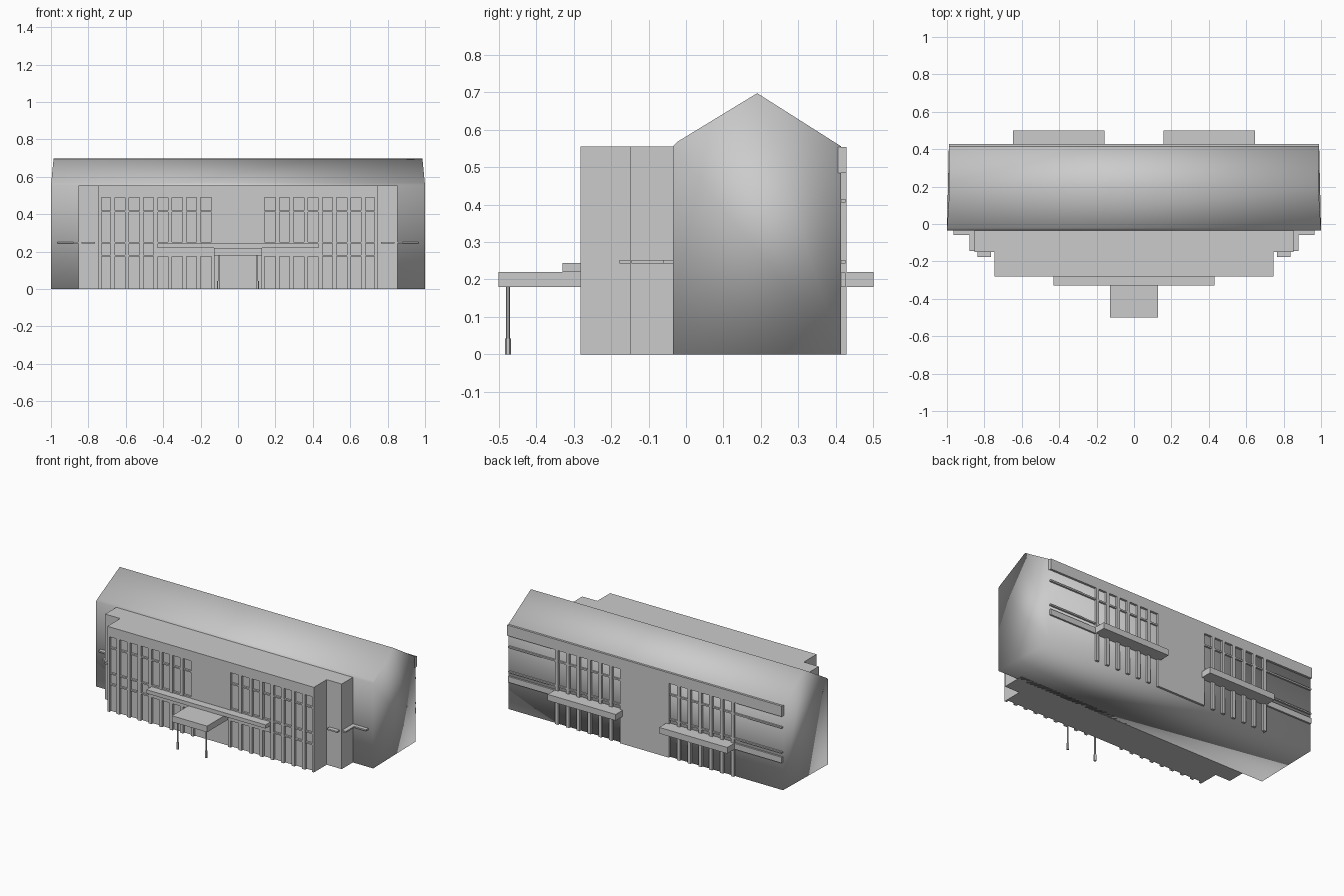
import bpy, bmesh

if "Cube" in bpy.data.objects:
    bpy.data.objects.remove(bpy.data.objects["Cube"])

def box(name, *spans):
    """One object made of boxes, each (x0, x1, y0, y1, z0, z1)."""
    bm = bmesh.new()
    for x0, x1, y0, y1, z0, z1 in spans:
        vs = bmesh.ops.create_cube(bm, size=1)['verts']
        for v in vs:
            v.co.x = x1 if v.co.x > 0 else x0
            v.co.y = y1 if v.co.y > 0 else y0
            v.co.z = z1 if v.co.z > 0 else z0
    return finish(name, bm)

def finish(name, bm):
    bmesh.ops.recalc_face_normals(bm, faces=bm.faces)
    me = bpy.data.meshes.new(name)
    bm.to_mesh(me)
    bm.free()
    ob = bpy.data.objects.new(name, me)
    bpy.context.collection.objects.link(ob)
    return ob

def mirrored(spans):
    return spans + [(-s[1], -s[0]) + tuple(s[2:]) for s in spans]

# main hall: gabled prism with slightly tapered, softly shaded ends
profile = [(-0.035, 0, 1.0), (-0.035, 0.555, 1.0), (-0.022, 0.568, 0.998),
           (0.19, 0.697, 0.986), (0.414, 0.555, 0.99), (0.414, 0, 0.99)]
bm = bmesh.new()
left = [bm.verts.new((-x, y, z)) for y, z, x in profile]
right = [bm.verts.new((x, y, z)) for y, z, x in profile]
bm.faces.new(left)
bm.faces.new(right)
n = len(profile)
for i in range(n):
    j = (i + 1) % n
    bm.faces.new((left[i], left[j], right[j], right[i]))
hall = finish("main_hall", bm)
for p in hall.data.polygons:
    p.use_smooth = True

# stepped front wings
FRONT, GLASS = -0.282, -0.264
box("front_step", (-0.853, 0.853, -0.15, 0.0, 0, 0.555))
box("front_wing", (-0.745, 0.745, GLASS, -0.1, 0, 0.555))

# facade frame around the recessed windows
box("facade_frame", *mirrored([(0.73, 0.745, FRONT, GLASS, 0, 0.49)]),
    (-0.745, 0.745, FRONT, GLASS, 0.49, 0.555))
box("entrance_panel", (-0.13, 0.13, FRONT + 0.003, GLASS, 0.18, 0.49))

# front window grid: eight bays on each side
fins = []
for i in range(8):
    x = 0.134 + i * 0.0765
    w = 0.011 if i else 0.009
    fins.append((x - w, x + w, FRONT + 0.002, GLASS, 0, 0.49))
box("front_mullions", *mirrored(fins))
box("front_rails", *mirrored([(0.13, 0.735, FRONT + 0.005, GLASS, z, z + 0.009)
                              for z in (0.173, 0.244, 0.411)]))

# entrance canopies and posts
box("entrance_canopy", (-0.127, 0.127, -0.5, GLASS, 0.18, 0.22))
box("side_canopies", *mirrored([(0.0, 0.43, -0.33, GLASS, 0.22, 0.244)]))
box("canopy_spandrels", *mirrored([(0.125, 0.43, FRONT, GLASS, 0.175, 0.22)]))
for name, r, z0, z1 in (("post", 0.005, 0.04, 0.182), ("post_base", 0.008, 0, 0.042)):
    for x in (-0.103, 0.103):
        bpy.ops.mesh.primitive_cylinder_add(vertices=12, radius=r, depth=z1 - z0,
                                            location=(x, -0.475, (z0 + z1) / 2))
        bpy.context.object.name = name
        bpy.ops.object.shade_smooth_by_angle()

# thin ledges wrapping the front steps
Z0, Z1 = 0.243, 0.252
box("side_ledges", *mirrored([(0.85, 0.965, -0.06, -0.03, Z0, Z1),
                              (0.85, 0.88, -0.145, -0.06, Z0, Z1),
                              (0.765, 0.838, -0.177, -0.145, Z0, Z1)]))

# back wall: eaves band, centre panel, window grids and balconies
BACK = 0.428
box("back_eaves_band", (-0.99, 0.99, 0.405, BACK, 0.484, 0.553))
box("back_centre_panel", (-0.16, 0.16, 0.405, BACK, 0, 0.49))
box("back_mullions", *mirrored([(0.155 + i * 0.078, 0.177 + i * 0.078, 0.405, BACK, 0, 0.49)
                                for i in range(7)]))
box("back_rails", *mirrored([(0.15, 0.988, 0.405, BACK - 0.003, z0, z1)
                             for z0, z1 in ((0.405, 0.415), (0.243, 0.252), (0.18, 0.218))]))
box("back_balconies", *mirrored([(0.157, 0.648, 0.405, 0.5, 0.18, 0.22)]))
